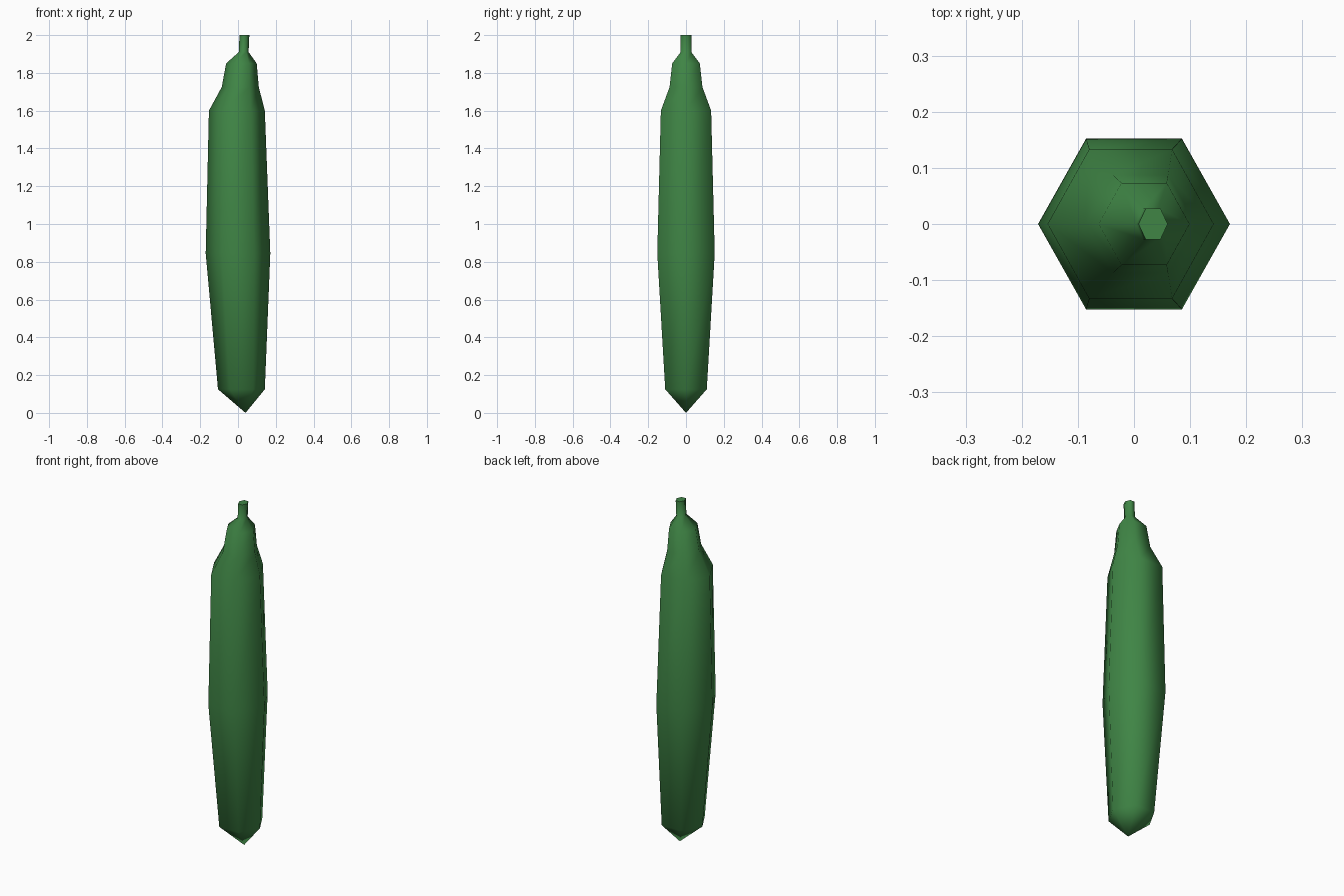
import bpy, bmesh, math

if "Cube" in bpy.data.objects:
    bpy.data.objects.remove(bpy.data.objects["Cube"])

SIDES = 6
# Rings from bottom to top: height, centre x, half width x, half depth y
RINGS = [
    (0.125, 0.018, 0.124, 0.110),
    (0.845, 0.000, 0.171, 0.152),
    (1.600, -0.006, 0.148, 0.133),
    (1.725, 0.012, 0.098, 0.087),
    (1.850, 0.018, 0.081, 0.073),
    (1.910, 0.030, 0.026, 0.028),
    (2.000, 0.034, 0.026, 0.028),
]
TIP = (0.04, 0, 0)

green = bpy.data.materials.new("leaf green")
green.diffuse_color = (0.05, 0.235, 0.06, 1)
green.use_nodes = True
green.node_tree.nodes["Principled BSDF"].inputs["Base Color"].default_value = green.diffuse_color

# Lofted six-sided body with neck and stem
bm = bmesh.new()
loops = []
for z, cx, rx, ry in RINGS:
    loop = []
    for i in range(SIDES):
        a = 2 * math.pi * i / SIDES
        y = ry * math.sin(a) / math.sin(math.pi / 3)
        loop.append(bm.verts.new((cx + rx * math.cos(a), y, z)))
    loops.append(loop)
for low, high in zip(loops, loops[1:]):
    for i in range(SIDES):
        j = (i + 1) % SIDES
        bm.faces.new((low[i], low[j], high[j], high[i]))

# Pointed bottom and flat stem top
tip = bm.verts.new(TIP)
for i in range(SIDES):
    bm.faces.new((tip, loops[0][(i + 1) % SIDES], loops[0][i]))
bm.faces.new(loops[-1])
bmesh.ops.recalc_face_normals(bm, faces=bm.faces[:])

mesh = bpy.data.meshes.new("vegetable_body")
bm.to_mesh(mesh)
bm.free()
mesh.materials.append(green)
body = bpy.data.objects.new("vegetable_body", mesh)
bpy.context.collection.objects.link(body)

# Smooth skin, crisp rim on the stem top
bpy.context.view_layer.objects.active = body
body.select_set(True)
bpy.ops.object.shade_smooth_by_angle(angle=math.radians(80))
